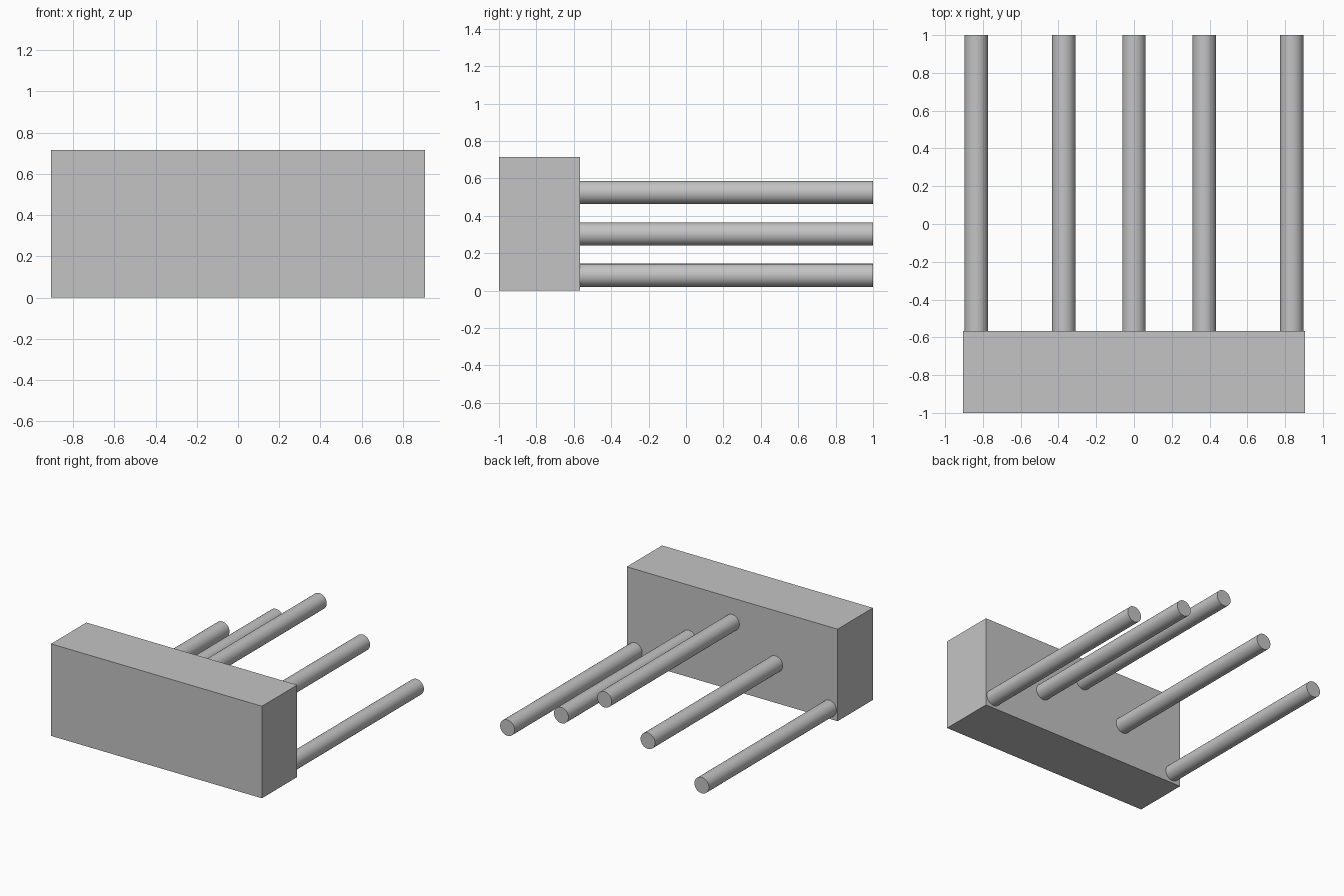
import bpy
import math

cube = bpy.data.objects.get("Cube")
if cube:
    bpy.data.objects.remove(cube, do_unlink=True)

# Single plain grey
GREY = (0.55, 0.55, 0.55, 1)
grey = bpy.data.materials.new("plain_grey")
grey.use_nodes = True
grey.diffuse_color = GREY
grey.node_tree.nodes["Principled BSDF"].inputs["Base Color"].default_value = GREY

WIDTH, HEIGHT = 1.812, 0.715
FRONT, BACK, ROD_END = -1.0, -0.567, 1.0
ROD_RADIUS = 0.062
SINK = 0.01  # rods are seated slightly into the block


def finish(name):
    obj = bpy.context.object
    obj.name = name
    obj.data.materials.append(grey)
    return obj


def add_rod(name, x, z):
    start = BACK - SINK
    bpy.ops.mesh.primitive_cylinder_add(
        vertices=48, radius=ROD_RADIUS, depth=ROD_END - start,
        location=(x, (start + ROD_END) / 2, z), rotation=(math.pi / 2, 0, 0))
    finish(name)
    bpy.ops.object.shade_smooth_by_angle(angle=math.radians(30))


# Block
bpy.ops.mesh.primitive_cube_add(size=1, location=(0, (FRONT + BACK) / 2, HEIGHT / 2))
block = finish("block")
block.scale = (WIDTH, BACK - FRONT, HEIGHT)
bpy.ops.object.transform_apply(location=False, rotation=False, scale=True)

# Rods: one at the top centre, then mirrored pairs stepping down and out
add_rod("centre_rod", 0, 0.525)
for label, x, z in (("middle", 0.372, 0.303), ("outer", 0.835, 0.082)):
    for side, sign in (("left", 1), ("right", -1)):
        add_rod(f"{side}_{label}_rod", sign * x, z)
